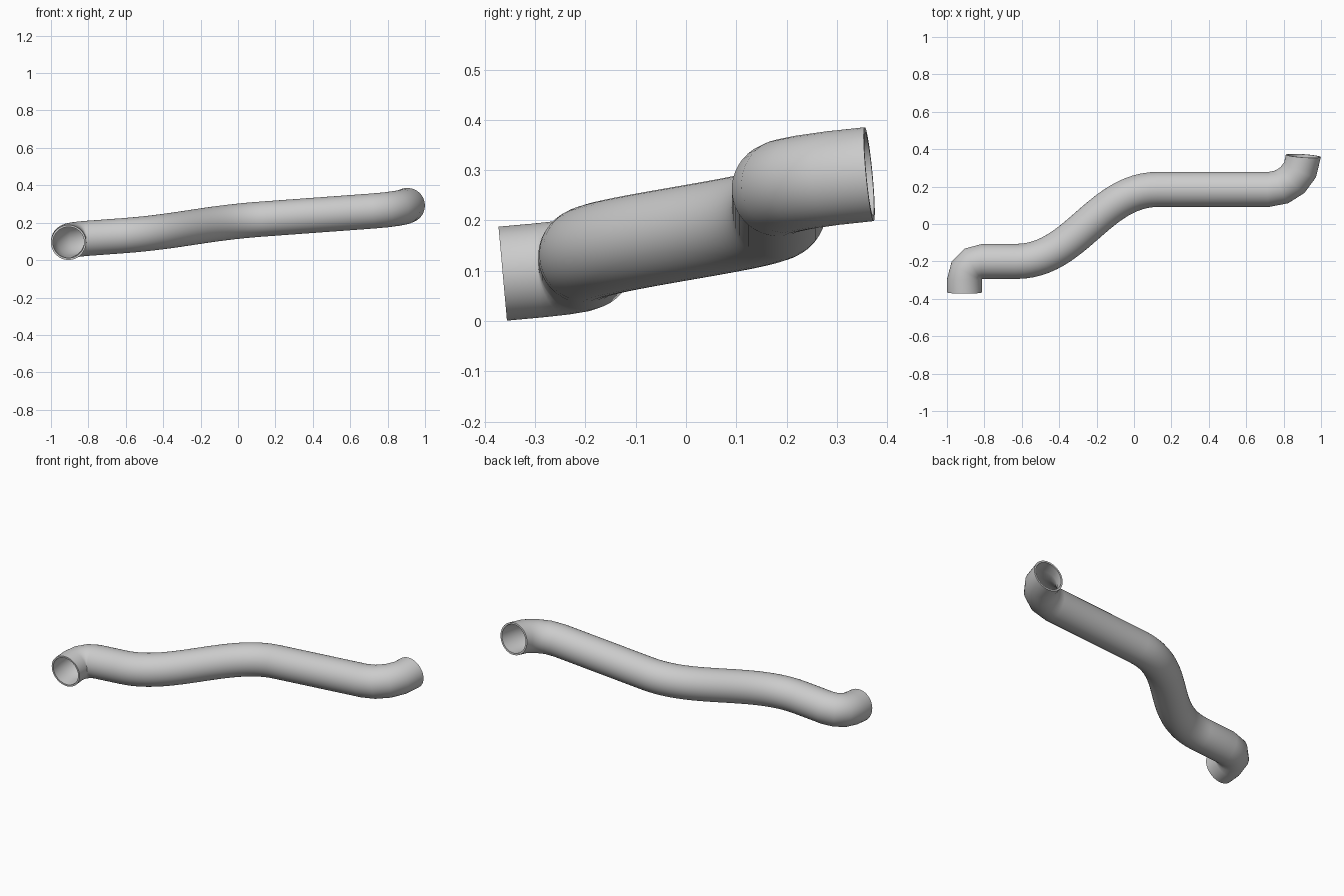
import bpy, bmesh, math
from mathutils import Vector

if "Cube" in bpy.data.objects:
    bpy.data.objects.remove(bpy.data.objects["Cube"])

R_OUT, R_IN, SIDES = 0.0940, 0.0835, 40
SX, SY, Z0 = 0.073, 0.090, 0.1932      # tilted plane that holds the pipe path
normal = Vector((-SX, -SY, 1)).normalized()


def lift(x, y):
    return Vector((x, y, Z0 + SX * x + SY * y))


def arc(cx, cy, r, a0, a1, n):
    """Path stations (x, y, heading) along an arc."""
    s = 1 if a1 > a0 else -1
    out = []
    for i in range(n + 1):
        a = math.radians(a0 + (a1 - a0) * i / n)
        out.append((cx + r * math.cos(a), cy + r * math.sin(a), a + s * math.pi / 2))
    return out


def s_bend(p0, p3, h, n):
    """Path stations along a Bezier with horizontal ends."""
    p = [Vector(p0), Vector((p0[0] + h, p0[1])), Vector((p3[0] - h, p3[1])), Vector(p3)]
    out = []
    for i in range(n + 1):
        t = i / n
        u = 1 - t
        q = p[0]*u**3 + p[1]*3*u*u*t + p[2]*3*u*t*t + p[3]*t**3
        d = (p[1]-p[0])*u*u + (p[2]-p[1])*2*u*t + (p[3]-p[2])*t*t
        out.append((q.x, q.y, math.atan2(d.y, d.x)))
    return out


# Path: inlet stub, tight elbow, S-bend, straight run, wide outlet elbow
path = [(-0.906, -0.3645, math.pi / 2)]
path += arc(-0.811, -0.295, 0.095, 180, 90, 3)
path += s_bend((-0.63, -0.20), (0.13, 0.185), 0.32, 24)
path += arc(0.721, 0.370, 0.185, -90, -4, 4)
x, y, _ = path[-1]
path[-1] = (x, 0.3645, math.radians(86))

bm = bmesh.new()


def rings(radius):
    result = []
    for x, y, h in path:
        c = lift(x, y)
        t = Vector((math.cos(h), math.sin(h), SX * math.cos(h) + SY * math.sin(h))).normalized()
        side = t.cross(normal)
        result.append([bm.verts.new(c + radius * (side * math.cos(a) + normal * math.sin(a)))
                       for a in (2 * math.pi * k / SIDES for k in range(SIDES))])
    return result


def bridge(a, b):
    for k in range(SIDES):
        j = (k + 1) % SIDES
        bm.faces.new((a[k], a[j], b[j], b[k]))


# Outer and inner walls, closed by the two end rims
outer, inner = rings(R_OUT), rings(R_IN)
loop = outer + inner[::-1]
for i in range(len(loop)):
    bridge(loop[i], loop[(i + 1) % len(loop)])
bmesh.ops.recalc_face_normals(bm, faces=bm.faces)

mesh = bpy.data.meshes.new("bent_pipe")
bm.to_mesh(mesh)
bm.free()
pipe = bpy.data.objects.new("bent_pipe", mesh)
bpy.context.collection.objects.link(pipe)
bpy.context.view_layer.objects.active = pipe
pipe.select_set(True)
bpy.ops.object.shade_smooth_by_angle(angle=math.radians(40))
